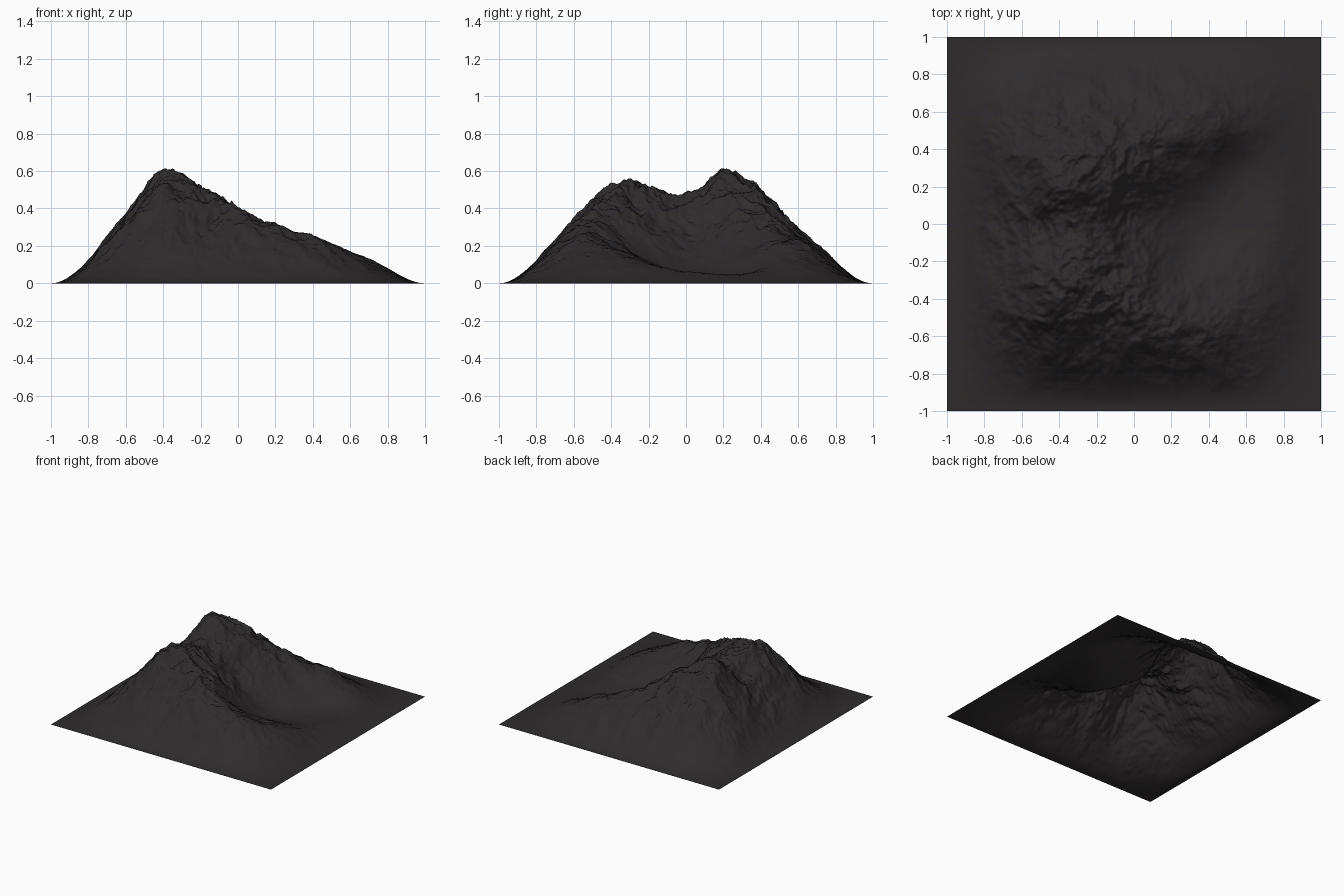
import bpy, bmesh, math
from mathutils import Vector, noise

if "Cube" in bpy.data.objects:
    bpy.data.objects.remove(bpy.data.objects["Cube"])

# Broad relief before the edge falloff: rows y = -0.9..0.9, columns x = -0.9..0.9
RELIEF = [
    [.48, .48, .50, .48, .45, .42, .40],
    [.48, .45, .46, .45, .36, .28, .36],
    [.49, .47, .52, .35, .17, .20, .34],
    [.50, .44, .47, .25, .07, .07, .27],
    [.50, .51, .53, .36, .16, .06, .22],
    [.50, .43, .43, .37, .34, .26, .25],
    [.50, .48, .48, .45, .40, .32, .30],
]
N = 240        # grid cells per side
EDGE = 0.62    # width of the falloff towards the border


def cubic(p, t):
    a, b, c, d = p
    return b + 0.5 * t * (c - a + t * (2*a - 5*b + 4*c - d + t * (3*(b - c) + d - a)))


def relief(x, y):
    u, v = (x + 0.9) / 0.3, (y + 0.9) / 0.3
    i, j = max(0, min(5, int(u))), max(0, min(5, int(v)))
    u, v = max(0, min(1, u - i)), max(0, min(1, v - j))
    pick = lambda k: max(0, min(6, k))
    rows = [cubic([RELIEF[pick(j + b)][pick(i + a)] for a in (-1, 0, 1, 2)], u)
            for b in (-1, 0, 1, 2)]
    return max(0.04, cubic(rows, v))


def falloff(c):
    t = min(1, (1 - abs(c)) / EDGE)
    return t * t * (3 - 2 * t)


def crags(x, y):
    # Ridged noise, warped so the crests wander
    p = Vector((x, y, 0.37))
    p += 0.08 * noise.noise_vector(p * 2.5)
    total, amp, freq = 0, 1, 3.6
    for k in range(5):
        n = abs(noise.noise(p * freq + Vector((k * 7.1, 3.3, 1.9))))
        total += amp * (0.27 - 1.25 * n)
        amp *= 0.6
        freq *= 2.1
    return total


def height(x, y):
    e = falloff(x) * falloff(y)
    if e <= 0:
        return 0
    base = relief(x, y)
    peak = 0.075 * math.exp(-(x + 0.33) ** 2 / 0.045 - (y - 0.22) ** 2 / 0.015)
    rough = 0.075 * min(1.1, base / 0.4) ** 1.5
    return max(0, e * (base + peak + rough * crags(x, y)))


# Mountain terrain
bm = bmesh.new()
bmesh.ops.create_grid(bm, x_segments=N, y_segments=N, size=1)
for v in bm.verts:
    v.co.z = height(v.co.x, v.co.y)
for f in bm.faces:
    f.smooth = True
mesh = bpy.data.meshes.new("mountain_terrain")
bm.to_mesh(mesh)
bm.free()
mountain = bpy.data.objects.new("mountain_terrain", mesh)
bpy.context.collection.objects.link(mountain)

# Dark rock
rock = bpy.data.materials.new("dark_rock")
rock.diffuse_color = (0.028, 0.024, 0.025, 1)
rock.use_nodes = True
rock.node_tree.nodes["Principled BSDF"].inputs["Base Color"].default_value = rock.diffuse_color
mesh.materials.append(rock)
